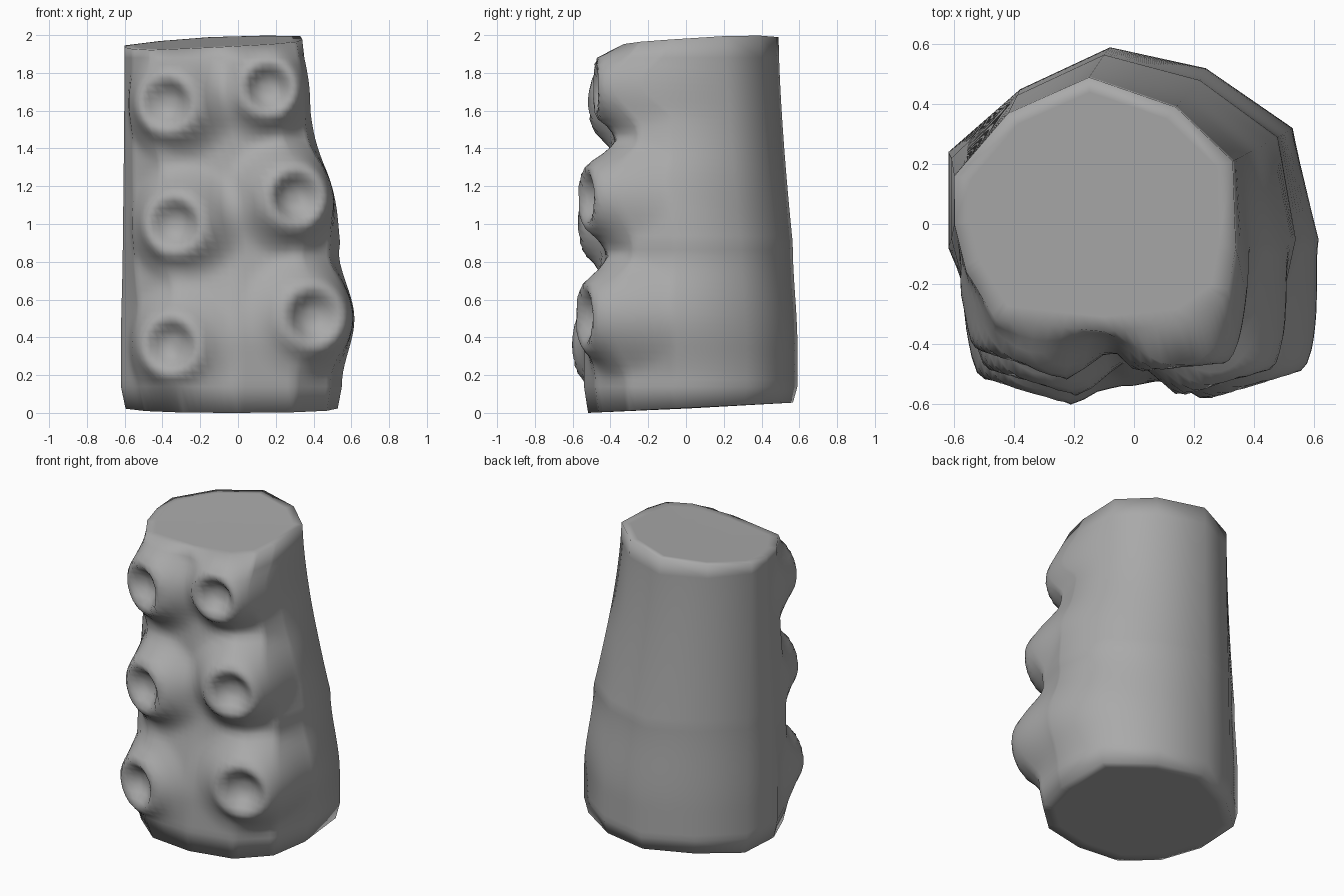
import bpy
import bmesh
from mathutils import Vector

cube = bpy.data.objects.get("Cube")
if cube:
    bpy.data.objects.remove(cube, do_unlink=True)

stone = bpy.data.materials.new("stone grey")
stone.use_nodes = True
grey = (0.4, 0.4, 0.4, 1)
stone.diffuse_color = grey
stone.node_tree.nodes["Principled BSDF"].inputs["Base Color"].default_value = grey

# Outlines of the stump, from the right rear corner round the back to the front
BASE = [(-.62, .24), (-.38, .45), (-.08, .59), (.24, .52), (.53, .32), (.55, -.05),
        (.49, -.31), (.3, -.48), (0, -.54), (-.3, -.51), (-.51, -.34), (-.62, -.08)]
MIDDLE = [(-.61, .22), (-.39, .43), (-.1, .565), (.22, .48), (.48, .29), (.53, -.05),
          (.48, -.28), (.33, -.4), (0, -.44), (-.36, -.42), (-.55, -.27), (-.61, -.05)]
TOP = [(-.6, .16), (-.42, .37), (-.15, .49), (.14, .39), (.33, .21), (.34, -.08),
       (.31, -.24), (.18, -.33), (-.1, -.36), (-.46, -.32), (-.56, -.16), (-.6, 0)]
MID_Z = 0.9

# Sockets: rim centre, rim radius, sideways lean, swelling of the flank behind
SOCKETS = [((-.38, -.47, 1.64), .17, -.35, 0), ((.16, -.48, 1.72), .16, .1, 0),
           ((-.34, -.53, 1.0), .17, -.3, 0), ((.31, -.53, 1.14), .17, .3, .04),
           ((-.36, -.56, .36), .17, -.3, 0), ((.4, -.54, .51), .18, .3, .07)]


def smooth(t):
    t = min(max(t, 0), 1)
    return t * t * (3 - 2 * t)


def outline(z):
    """Blend the three outlines at one height, with fine steps on the front."""
    if z < MID_Z:
        a, b, t = BASE, MIDDLE, smooth((z - .35) / (MID_Z - .35))
    else:
        a, b, t = MIDDLE, TOP, 1 - ((2 - z) / (2 - MID_Z)) ** 1.5
    pts = [Vector(p).lerp(Vector(q), t) for p, q in zip(a, b)]
    ring = []
    for i, p in enumerate(pts):
        steps = 8 if 5 <= i <= 10 else 1
        following = pts[(i + 1) % len(pts)]
        ring += [p.lerp(following, s / steps) for s in range(steps)]
    return ring


def push_socket(p, centre, radius, lean, swell):
    """Raise a blunt knob with a dished middle under one point."""
    side = smooth((p.x - .2) / .25) * smooth((.3 - p.y) / .3)
    p = p + Vector((swell * side * smooth(1 - abs(p.z - centre[2]) / .36), 0, 0))
    axis = Vector((lean, -1, 0)).normalized()
    offset = p - Vector(centre)
    depth = offset.dot(axis)
    spread = (offset - axis * depth).length
    if p.y > 0 or spread > radius * 2:
        return p
    weight = 1 - smooth((spread - radius) / (radius * .95))
    dish = .08 * (1 - smooth((spread - .04) / (radius - .06)))
    lip = .06 * smooth((spread - radius * .85) / (radius * .6))
    target = -dish - lip
    return p + axis * (weight * max(target - depth, 0))


def close_end(ring):
    """Close an end with a narrow border and a flat middle."""
    xs, ys = [v.co.x for v in ring], [v.co.y for v in ring]
    mean = sum((v.co for v in ring), Vector()) / len(ring)
    span = max(ys) - min(ys)
    rear, front = max(ring, key=lambda v: v.co.y), min(ring, key=lambda v: v.co.y)
    mid_y = (max(ys) + min(ys)) / 2
    mid = front.co.lerp(rear.co, (mid_y - min(ys)) / span)
    mid.x = (max(xs) + min(xs)) / 2
    mid.z += (mean.z - mid.z) * .2
    border = [bm.verts.new(v.co.lerp(mid, .12)) for v in ring]
    hub = bm.verts.new(mid)
    n = len(ring)
    for i in range(n):
        j = (i + 1) % n
        bm.faces.new((ring[i], ring[j], border[j], border[i]))
        bm.faces.new((border[i], border[j], hub))


# Stump: loft the rings, then close both ends
bm = bmesh.new()
ROWS = 48
heights = [0, .14] + [.14 + (i + 1) * 1.74 / ROWS for i in range(ROWS)] + [2]
rings = []
for z in heights:
    ring = []
    for xy in outline(z):
        scale = .96 if z == 0 else 1
        p = Vector((xy.x * scale, xy.y * scale, z))
        if z == 0:
            p.z = .026 + .05 * p.y
        elif z == 2:
            p.z = 1.965 + .05 * p.x + .065 * p.y
        else:
            for socket in SOCKETS:
                p = push_socket(p, *socket)
        ring.append(bm.verts.new(p))
    rings.append(ring)
for low, high in zip(rings, rings[1:]):
    n = len(low)
    for i in range(n):
        j = (i + 1) % n
        bm.faces.new((low[i], low[j], high[j], high[i]))
close_end(rings[0])
close_end(rings[-1])
bmesh.ops.recalc_face_normals(bm, faces=bm.faces)
for face in bm.faces:
    face.smooth = True

mesh = bpy.data.meshes.new("stump_body")
bm.to_mesh(mesh)
bm.free()
mesh.materials.append(stone)
stump = bpy.data.objects.new("stump_body", mesh)
bpy.context.collection.objects.link(stump)
